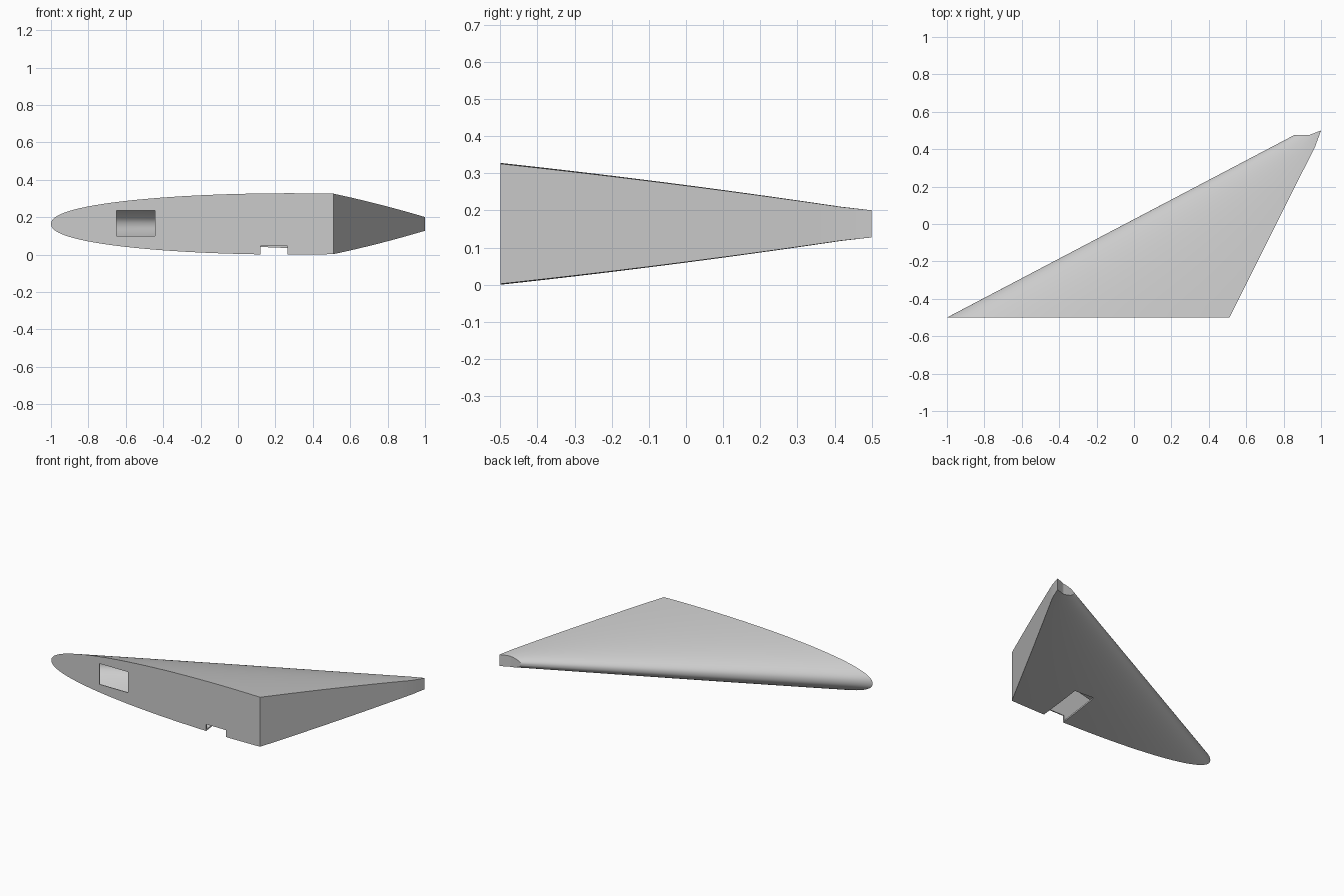
import bpy, bmesh, math

if "Cube" in bpy.data.objects:
    bpy.data.objects.remove(bpy.data.objects["Cube"], do_unlink=True)

grey = bpy.data.materials.new("plain_grey")
grey.use_nodes = True
colour = (0.6, 0.6, 0.6, 1)
grey.diffuse_color = colour
grey.node_tree.nodes["Principled BSDF"].inputs["Base Color"].default_value = colour

CHORD_STEPS, SPAN_STEPS = 28, 16
MID_Z = 0.164


def half_height(s):
    # rounded nose, fullest near the back
    return max(0, 1 - (1 - s / 0.85) ** 2) ** 0.45


def section(bm, t):
    # closed ring: over the top from back to nose, then back underneath
    nose_x, back_x = -1 + 1.86 * t, 0.51 + 0.49 * t
    thick = 0.164 - 0.106 * t - 0.021 * t * t
    top, bottom = [], []
    for i in range(CHORD_STEPS + 1):
        s = 1 - math.cos(math.pi / 2 * i / CHORD_STEPS)
        x = nose_x + (back_x - nose_x) * s
        y = -0.5 + 0.977 * t
        if t == 1:
            y += 0.023 * max(0, (x - 0.94) / 0.06)  # tip flicks out at the back
        h = thick * half_height(s)
        top.append(bm.verts.new((x, y, MID_Z + h)))
        bottom.append(bm.verts.new((x, y, MID_Z - h)) if i else top[0])
    return top, bottom


# Wing skin: lofted sections closed by a root wall, tip and back face
bm = bmesh.new()
rings = [section(bm, k / SPAN_STEPS) for k in range(SPAN_STEPS + 1)]
for (top_a, low_a), (top_b, low_b) in zip(rings, rings[1:]):
    for a, b in ((top_a, top_b), (low_a, low_b)):
        for i in range(CHORD_STEPS):
            bm.faces.new((a[i], a[i + 1], b[i + 1], b[i]))
    bm.faces.new((top_a[-1], low_a[-1], low_b[-1], top_b[-1]))
root_top, root_low = rings[0]
bm.faces.new(root_low + root_top[:0:-1])
tip_top, tip_low = rings[-1]
bm.faces.new((tip_top[0], tip_top[1], tip_low[1]))
for i in range(1, CHORD_STEPS):
    bm.faces.new((tip_top[i], tip_top[i + 1], tip_low[i + 1], tip_low[i]))
bmesh.ops.recalc_face_normals(bm, faces=bm.faces)
mesh = bpy.data.meshes.new("wing_shell")
bm.to_mesh(mesh)
bm.free()
wing = bpy.data.objects.new("wing_shell", mesh)
bpy.context.collection.objects.link(wing)
mesh.materials.append(grey)

# Hollow interior
shell = wing.modifiers.new("hollow", 'SOLIDIFY')
shell.thickness = 0.01
shell.offset = -1


def cut(name, low, high):
    bpy.ops.mesh.primitive_cube_add(size=1, location=[(a + b) / 2 for a, b in zip(low, high)])
    box = bpy.context.object
    box.name = name
    box.scale = [b - a for a, b in zip(low, high)]
    box.data.materials.append(grey)
    box.hide_render = True
    box.display_type = 'WIRE'
    mod = wing.modifiers.new(name, 'BOOLEAN')
    mod.operation, mod.solver, mod.object = 'DIFFERENCE', 'EXACT', box
    return box


# Root wall window and lower notch
cutters = [cut("window_cutter", (-0.65, -0.6, 0.10), (-0.445, -0.47, 0.235)),
           cut("notch_cutter", (0.12, -0.6, -0.1), (0.265, -0.22, 0.045))]

bpy.ops.object.select_all(action='DESELECT')
wing.select_set(True)
bpy.context.view_layer.objects.active = wing
for mod in list(wing.modifiers):
    bpy.ops.object.modifier_apply(modifier=mod.name)
for box in cutters:
    bpy.data.objects.remove(box, do_unlink=True)
bpy.ops.object.shade_smooth_by_angle(angle=math.radians(30))
